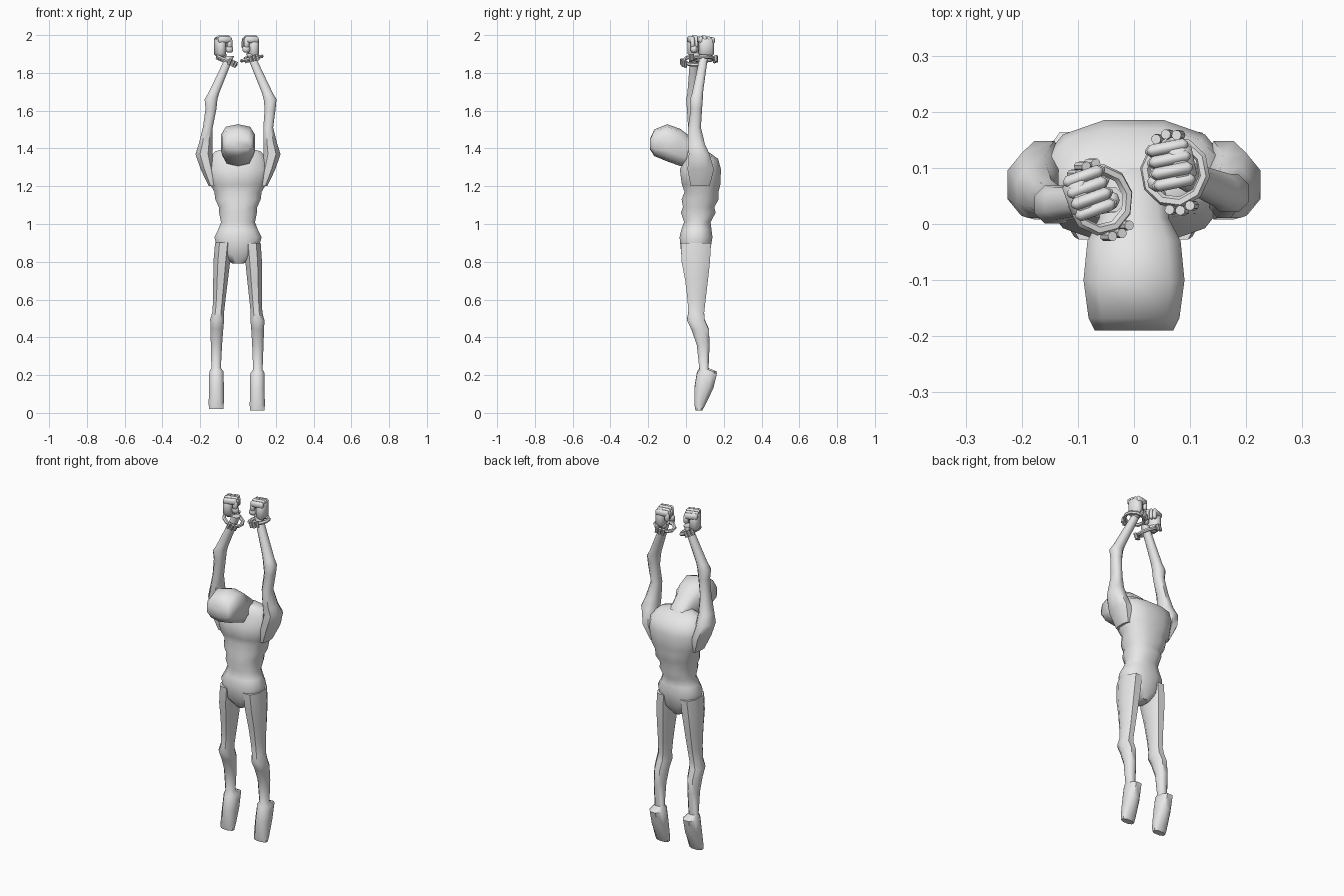
import bpy
import bmesh
import math
from mathutils import Matrix, Vector

cube = bpy.data.objects.get("Cube")
if cube:
    bpy.data.objects.remove(cube, do_unlink=True)

grey = bpy.data.materials.new("plain_grey")
grey.use_nodes = True
grey.diffuse_color = (0.8, 0.8, 0.8, 1)
grey.node_tree.nodes["Principled BSDF"].inputs["Base Color"].default_value = (0.8, 0.8, 0.8, 1)


def finish(name, bm, angle=50):
    """Turn a bmesh into a named, shaded object with the shared material."""
    bmesh.ops.recalc_face_normals(bm, faces=bm.faces)
    mesh = bpy.data.meshes.new(name)
    bm.to_mesh(mesh)
    bm.free()
    mesh.materials.append(grey)
    obj = bpy.data.objects.new(name, mesh)
    bpy.context.collection.objects.link(obj)
    bpy.ops.object.select_all(action="DESELECT")
    obj.select_set(True)
    bpy.context.view_layer.objects.active = obj
    bpy.ops.object.shade_smooth_by_angle(angle=math.radians(angle))
    return obj


def boxy(value, power):
    return math.copysign(abs(value) ** power, value)


def loft(name, sections, sides=8, power=0.85, forward=False):
    """Skin rings given as (centre x, y, z, half width, half depth)."""
    bm = bmesh.new()
    rings = []
    for x, y, z, wide, deep in sections:
        ring = []
        for i in range(sides):
            turn = math.tau * (i + 0.5) / sides
            a = boxy(math.cos(turn), power) * wide / boxy(math.cos(math.pi / sides), power)
            b = boxy(math.sin(turn), power) * deep / boxy(math.cos(math.pi / sides), power)
            offset = Vector((a, 0, b)) if forward else Vector((a, b, 0))
            ring.append(bm.verts.new(Vector((x, y, z)) + offset))
        rings.append(ring)
    for low, high in zip(rings, rings[1:]):
        for i in range(sides):
            j = (i + 1) % sides
            bm.faces.new((low[i], low[j], high[j], high[i]))
    bm.faces.new(rings[0])
    bm.faces.new(rings[-1])
    return finish(name, bm)


def block(name, frame, centre, size, bevel):
    """A chamfered box placed inside a local frame."""
    bm = bmesh.new()
    bmesh.ops.create_cube(bm, size=1)
    bmesh.ops.scale(bm, vec=size, verts=bm.verts)
    bmesh.ops.bevel(bm, geom=bm.edges[:], offset=bevel, segments=1, affect="EDGES")
    bmesh.ops.transform(bm, matrix=frame @ Matrix.Translation(centre), verts=bm.verts)
    return finish(name, bm)


# Torso: pelvis, waist, ribs and hunched upper back
torso = [
    (0.05, 0.79, 0.03, 0.045),
    (0.05, 0.84, 0.10, 0.075),
    (0.053, 0.93, 0.125, 0.087),
    (0.055, 0.97, 0.105, 0.08),
    (0.06, 1.01, 0.09, 0.07),
    (0.065, 1.06, 0.10, 0.092),
    (0.067, 1.09, 0.102, 0.083),
    (0.075, 1.13, 0.12, 0.098),
    (0.082, 1.17, 0.125, 0.09),
    (0.08, 1.21, 0.148, 0.102),
    (0.076, 1.29, 0.165, 0.109),
    (0.085, 1.345, 0.155, 0.085),
    (0.06, 1.385, 0.12, 0.055),
    (0.05, 1.40, 0.06, 0.03),
]
loft("torso", [(0, *s) for s in torso], sides=12)

# Head hanging forward, tapering back into the neck
head = [
    (-0.19, 1.423, 0.07, 0.028),
    (-0.168, 1.43, 0.081, 0.068),
    (-0.10, 1.43, 0.09, 0.095),
    (-0.03, 1.405, 0.083, 0.095),
    (0.01, 1.39, 0.062, 0.08),
    (0.07, 1.365, 0.055, 0.055),
    (0.13, 1.32, 0.05, 0.04),
]
loft("head", [(0, *s) for s in head], sides=10, power=0.7, forward=True)

# Legs: thigh, knee, calf, then a foot pointing down
leg = [
    (0.075, 0.052, 0.90, 0.045, 0.08),
    (0.083, 0.052, 0.80, 0.044, 0.075),
    (0.088, 0.056, 0.70, 0.039, 0.06),
    (0.093, 0.056, 0.60, 0.033, 0.048),
    (0.098, 0.054, 0.53, 0.031, 0.042),
    (0.103, 0.052, 0.49, 0.037, 0.047),
    (0.104, 0.075, 0.44, 0.034, 0.046),
    (0.105, 0.091, 0.36, 0.03, 0.034),
    (0.105, 0.095, 0.23, 0.025, 0.024),
    (0.103, 0.111, 0.21, 0.038, 0.053),
    (0.102, 0.095, 0.13, 0.039, 0.05),
    (0.102, 0.073, 0.04, 0.04, 0.028),
    (0.102, 0.068, 0.012, 0.038, 0.018),
]
for name, side, lean, lift in (("left_leg", 1, 0, 0), ("right_leg", -1, 0.014, 0.01)):
    loft(name, [(side * (x + lean * (1 - z)), y, z + lift * (1 - z), w, d)
                for x, y, z, w, d in leg])

# Shoulder and upper arm, shared by both sides
upper_arm = [
    (0.135, 0.075, 1.20, 0.02, 0.05),
    (0.16, 0.078, 1.29, 0.038, 0.07),
    (0.18, 0.07, 1.37, 0.045, 0.055),
    (0.172, 0.056, 1.42, 0.037, 0.045),
    (0.16, 0.045, 1.51, 0.026, 0.034),
]


def arm(name, side, elbow, wrist):
    elbow, wrist = Vector(elbow), Vector(wrist)
    rings = [(side * s[0], *s[1:]) for s in upper_arm]
    rings.append((*(elbow - Vector((0, 0, 0.05))), 0.029, 0.03))
    for t, radius in ((0, 0.034), (0.15, 0.029), (0.5, 0.026), (1, 0.022), (1.15, 0.022)):
        rings.append((*elbow.lerp(wrist, t), radius, radius))
    loft(name, rings)


def hand(label, side, centre, yaw):
    """A clenched fist: palm, four curled fingers and a thumb."""
    frame = Matrix.Translation(centre) @ Matrix.Rotation(yaw, 4, "Z") @ Matrix.Diagonal((side, 1, 1, 1))
    block(label + "_palm", frame, (0.016, 0, -0.005), (0.052, 0.08, 0.105), 0.016)
    for i in range(4):
        y = (i - 1.5) * 0.021
        drop = 0.004 * abs(i - 1)
        block(f"{label}_knuckle_{i}", frame, (0, y, 0.038 - drop), (0.075, 0.022, 0.035), 0.008)
        block(f"{label}_fingertip_{i}", frame, (-0.027, y, 0.018 - drop), (0.028, 0.021, 0.05), 0.008)
    block(label + "_thumb", frame, (-0.028, -0.025, -0.016), (0.038, 0.032, 0.038), 0.01)
    block(label + "_heel", frame, (0.008, 0, -0.05), (0.045, 0.05, 0.035), 0.01)


def cuff(label, centre, normal, hinge):
    """An angular wrist ring with pinned hinges at opposite ends."""
    up = Vector(normal).normalized()
    along = Vector(hinge)
    along = (along - up * along.dot(up)).normalized()
    across = up.cross(along)
    frame = Matrix((along, across, up)).transposed().to_4x4()
    frame.translation = centre
    bpy.ops.mesh.primitive_torus_add(major_segments=10, minor_segments=6,
                                     major_radius=0.054, minor_radius=0.01)
    ring = bpy.context.object
    ring.name = label + "_ring"
    ring.matrix_world = frame
    ring.data.materials.append(grey)
    bpy.ops.object.shade_smooth_by_angle(angle=math.radians(40))
    for end, word in ((1, "back"), (-1, "front")):
        bm = bmesh.new()
        # Three short barrels per hinge, with the middle one set further out
        for k in (-1, 0, 1):
            spot = Vector((end * (0.064 + 0.005 * (k == 0)), k * 0.019, 0))
            bmesh.ops.create_cone(bm, cap_ends=True, segments=8, radius1=0.009, radius2=0.009,
                                  depth=0.034, matrix=frame @ Matrix.Translation(spot))
        finish(f"{label}_{word}_hinge", bm, 40)


arm("left_arm", 1, (0.17, 0.055, 1.66), (0.078, 0.092, 1.87))
arm("right_arm", -1, (-0.143, 0.035, 1.66), (-0.055, 0.042, 1.86))
hand("left_hand", 1, (0.066, 0.105, 1.942), 0.2)
hand("right_hand", -1, (-0.08, 0.055, 1.942), 0.35)
cuff("left_cuff", (0.073, 0.092, 1.876), (-0.22, 0, 1), (-0.2, 1, 0))
cuff("right_cuff", (-0.06, 0.043, 1.865), (0.45, 0, 1), (-0.55, 0.85, 0))
